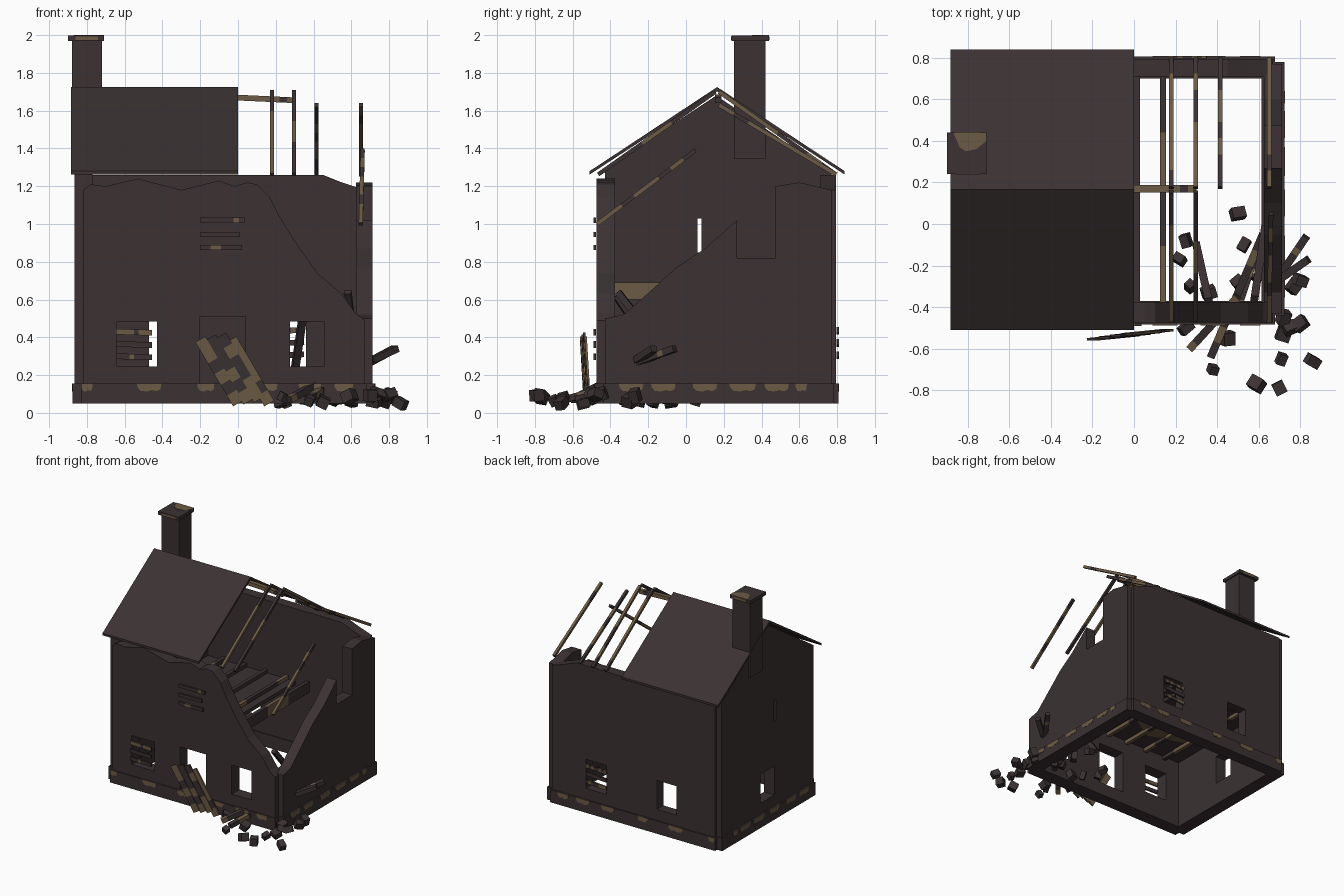
import bpy, bmesh, math, random
from mathutils import Vector, Matrix, Euler

random.seed(4)
if "Cube" in bpy.data.objects:
    bpy.data.objects.remove(bpy.data.objects["Cube"])


def material(name, rgb):
    m = bpy.data.materials.new(name)
    m.use_nodes = True
    m.diffuse_color = (*rgb, 1)
    m.node_tree.nodes["Principled BSDF"].inputs["Base Color"].default_value = (*rgb, 1)
    return m


CHARRED = material("charred_grey", (0.043, 0.031, 0.032))
BROWN = material("bare_brown", (0.150, 0.105, 0.060))


def finish(name, bm, *mats):
    bmesh.ops.recalc_face_normals(bm, faces=bm.faces[:])
    me = bpy.data.meshes.new(name)
    bm.to_mesh(me)
    bm.free()
    for m in mats:
        me.materials.append(m)
    ob = bpy.data.objects.new(name, me)
    bpy.context.collection.objects.link(ob)
    return ob


def panel(name, axis, a, b, outline, holes=(), mat=CHARRED):
    """Slab between a and b along an axis, from a 2D outline with holes."""
    place = {"x": lambda u, v, t: (t, u, v),
             "y": lambda u, v, t: (u, t, v),
             "z": lambda u, v, t: (u, v, t)}[axis]
    bm = bmesh.new()
    rims = ([], [])
    for loop in [outline, *holes]:
        rings = [[bm.verts.new(place(u, v, t)) for u, v in loop] for t in (a, b)]
        n = len(loop)
        for i in range(n):
            j = (i + 1) % n
            for ring, rim in zip(rings, rims):
                rim.append(bm.edges.new((ring[i], ring[j])))
            bm.faces.new((rings[0][i], rings[0][j], rings[1][j], rings[1][i]))
    for rim in rims:
        bmesh.ops.triangle_fill(bm, edges=rim, use_beauty=True)
    return finish(name, bm, mat)


def rect(u0, u1, v0, v1):
    return [(u0, v0), (u1, v0), (u1, v1), (u0, v1)]


def box(name, x0, x1, y0, y1, z0, z1, mat=CHARRED):
    return panel(name, "z", z0, z1, rect(x0, x1, y0, y1), mat=mat)


def beam(name, p, q, w, t, bare=0.5, hint=(0, 0, 1), parts=8):
    """Timber from p to q, with bare and charred stretches along it."""
    p, q = Vector(p), Vector(q)
    d = (q - p).normalized()
    side = d.cross(Vector(hint)).normalized()
    up = side.cross(d)
    bm = bmesh.new()
    rings = []
    for i in range(parts + 1):
        c = p.lerp(q, i / parts)
        rings.append([bm.verts.new(c + side * w / 2 * s + up * t / 2 * r)
                      for s, r in ((-1, -1), (1, -1), (1, 1), (-1, 1))])
    for lo, hi in zip(rings, rings[1:]):
        tone = int(random.random() < bare)
        for k in range(4):
            j = (k + 1) % 4
            bm.faces.new((lo[k], lo[j], hi[j], hi[k])).material_index = tone
    bm.faces.new(rings[0])
    bm.faces.new(rings[-1])
    return finish(name, bm, CHARRED, BROWN)


# Broken walls, meeting in notched corners
BASE = 0.155
lower = (0.245, 0.485)
front = [(-0.82, BASE), (-0.82, 1.18), (-0.78, 1.21), (-0.7, 1.2), (-0.53, 1.24),
         (-0.3, 1.18), (-0.1, 1.23), (-0.02, 1.2), (0.05, 1.22), (0.1, 1.21),
         (0.17, 1.14), (0.22, 1.04), (0.3, 0.91), (0.42, 0.74), (0.55, 0.63),
         (0.62, 0.53), (0.67, 0.49), (0.67, BASE), (0.04, BASE), (0.04, 0.51),
         (-0.2, 0.51), (-0.2, BASE)]
panel("front_wall", "y", -0.475, -0.375, front,
      [rect(-0.64, -0.43, *lower), rect(0.275, 0.455, *lower)])
panel("back_wall", "y", 0.71, 0.795,
      [(-0.82, BASE), (-0.82, 1.26), (0.45, 1.26), (0.55, 1.22), (0.67, 1.18), (0.67, BASE)],
      [rect(-0.47, -0.29, *lower), rect(0.17, 0.36, *lower)])
panel("left_gable_wall", "x", -0.865, -0.77,
      [(-0.43, BASE), (-0.43, 1.29), (0.16, 1.68), (0.77, 1.27), (0.77, BASE)],
      [rect(0.08, 0.26, *lower), rect(0.06, 0.082, 0.85, 1.03)])
panel("broken_side_wall", "x", 0.625, 0.713,
      [(-0.43, BASE), (-0.43, 0.5), (-0.33, 0.52), (-0.25, 0.59), (-0.05, 0.77),
       (0.1, 0.87), (0.27, 1.02), (0.27, 0.82), (0.475, 0.82), (0.475, 1.2),
       (0.6, 1.22), (0.77, 1.18), (0.77, BASE)])

# Plinth ring
PL = (0.05, BASE)
box("plinth_front", -0.83, 0.68, -0.485, -0.37, *PL)
box("plinth_back", -0.83, 0.68, 0.7, 0.807, *PL)
box("plinth_left", -0.877, -0.765, -0.44, 0.78, *PL)
box("plinth_right", 0.615, 0.725, -0.44, 0.78, *PL)


# Bare patches along the plinth
def patch(axis, face, u, w):
    shape = [(-.5, 0), (.5, 0), (.46, -.03), (.3, -.04), (.1, -.034),
             (-.1, -.042), (-.35, -.038), (-.48, -.02)]
    panel("plinth_patch", axis, face - 0.003, face + 0.003,
          [(u + k * w, BASE + h) for k, h in shape], mat=BROWN)


for u, w in ((-0.8, .06), (-0.47, .13), (-0.17, .09), (0.15, .12), (0.38, .12), (0.56, .1)):
    patch("y", -0.485, u, w)
    patch("y", 0.807, u, w)
for u, w in ((-0.29, .13), (-0.12, .13), (0.1, .13), (0.3, .14), (0.48, .13), (0.61, .06)):
    patch("x", 0.725, u, w)
    patch("x", -0.877, u, w)

# Remaining roof
for name, eave in (("front_roof_slope", -0.51), ("back_roof_slope", 0.84)):
    panel(name, "x", -0.883, 0.0,
          [(eave, 1.262), (eave, 1.28), (0.165, 1.725), (0.165, 1.702)])

# Chimney
box("chimney_stack", -0.88, -0.72, 0.255, 0.42, 1.345, 1.98)
box("chimney_cap", -0.9, -0.71, 0.24, 0.44, 1.97, 1.997)
panel("chimney_cap_patch", "z", 1.994, 2.0,
      [(-0.87, 0.44), (-0.71, 0.44), (-0.71, 0.4), (-0.76, 0.36), (-0.81, 0.35),
       (-0.84, 0.37)], mat=BROWN)
for face in (0.24, 0.44):
    panel("chimney_cap_side_patch", "y", face - 0.002, face + 0.002,
          rect(-0.86, -0.74, 1.975, 1.993), mat=BROWN)

# Bare rafters and ridge
for x, sides in ((0.18, (-1, 1)), (0.297, (-1, 1)), (0.415, (1,)), (0.652, (1,))):
    for s in sides:
        top = 1.7 if len(sides) == 2 else 1.63
        beam("rafter", (x, 0.165 + 0.63 * s, 1.262), (x, 0.165 + 0.01 * s, top),
             0.022, 0.022, 0.6)
beam("ridge_beam", (-0.02, 0.17, 1.67), (0.3, 0.17, 1.655), 0.035, 0.03, 0.7)
beam("fallen_rafter", (0.65, -0.47, 1.0), (0.66, 0.05, 1.39), 0.022, 0.022, 0.5)

# Upper floor and joists
box("upper_floor", -0.77, 0.03, -0.375, 0.71, 0.63, 0.66)
for i in range(5):
    x = -0.62 + 0.19 * i
    beam("floor_joist", (x, -0.38, 0.645), (x, 0.715, 0.645), 0.03, 0.09, 0.3)
panel("floor_patch", "z", 0.626, 0.631,
      [(-0.6, -0.1), (-0.3, -0.2), (-0.05, -0.05), (-0.1, 0.25), (-0.35, 0.4), (-0.6, 0.2)],
      mat=BROWN)

# Window boards
for z, bare in ((0.43, .5), (0.365, 0), (0.3, .5)):
    beam("front_window_board", (-0.645, -0.483, z), (-0.455, -0.483, z - 0.006),
         0.03, 0.014, bare, (0, 1, 0))
    beam("back_window_board", (0.165, 0.803, z), (0.35, 0.803, z + 0.01),
         0.03, 0.014, bare, (0, 1, 0))
for z, x, bare in ((1.02, 0.035, .4), (0.945, 0.01, 0), (0.875, 0.02, .2)):
    beam("upper_window_board", (-0.2, -0.483, z), (x, -0.483, z), 0.027, 0.014, bare, (0, 1, 0))

# Planks leaning over the doorway
for i in range(4):
    x, z = -0.2 + 0.055 * i, 0.39 + 0.01 * (i % 3)
    beam("door_plank", (x, -0.555 + 0.008 * i, z), (x + 0.2, -0.535 + 0.008 * i, z - 0.34),
         0.06, 0.012, 0.65, (0, 1, 0), 6)

# Collapsed timbers
for p, q, bare in (((0.36, -0.37, 0.62), (0.3, -0.1, 0.22), 0),
                   ((0.58, -0.36, 0.64), (0.63, -0.02, 0.2), 0),
                   ((0.5, -0.35, 0.2), (0.27, -0.6, 0.07), .4),
                   ((0.62, -0.05, 0.24), (0.37, -0.64, 0.07), .3),
                   ((0.6, -0.1, 0.1), (0.5, -0.4, 0.1), .4),
                   ((0.68, -0.28, 0.26), (0.83, -0.06, 0.34), .2),
                   ((0.71, -0.26, 0.28), (0.84, -0.17, 0.34), .2)):
    beam("fallen_timber", p, q, 0.038, 0.035, bare)

# Rubble
spots = [(.5, .05), (.25, -.08), (.53, -.1), (.22, -.17), (.27, -.3), (.5, -.28),
         (.6, -.25), (.77, -.3), (.8, -.27), (.65, -.42), (.72, -.45),
         (.8, -.48), (.72, -.53), (.45, -.55), (.38, -.7), (.59, -.77), (.7, -.79),
         (.71, -.65), (.86, -.66), (.25, -.5), (.75, -.5), (.36, -.33)]
for x, y in spots:
    bm = bmesh.new()
    size = Vector([random.uniform(0.04, 0.07) for _ in range(3)])
    turn = Euler([random.uniform(-0.5, 0.5), random.uniform(-0.5, 0.5), random.uniform(0, 3)])
    spot = Matrix.LocRotScale(Vector((x, y, random.uniform(0.05, 0.1))), turn, size)
    bmesh.ops.create_cube(bm, size=1, matrix=spot)
    finish("rubble_stone", bm, CHARRED)
